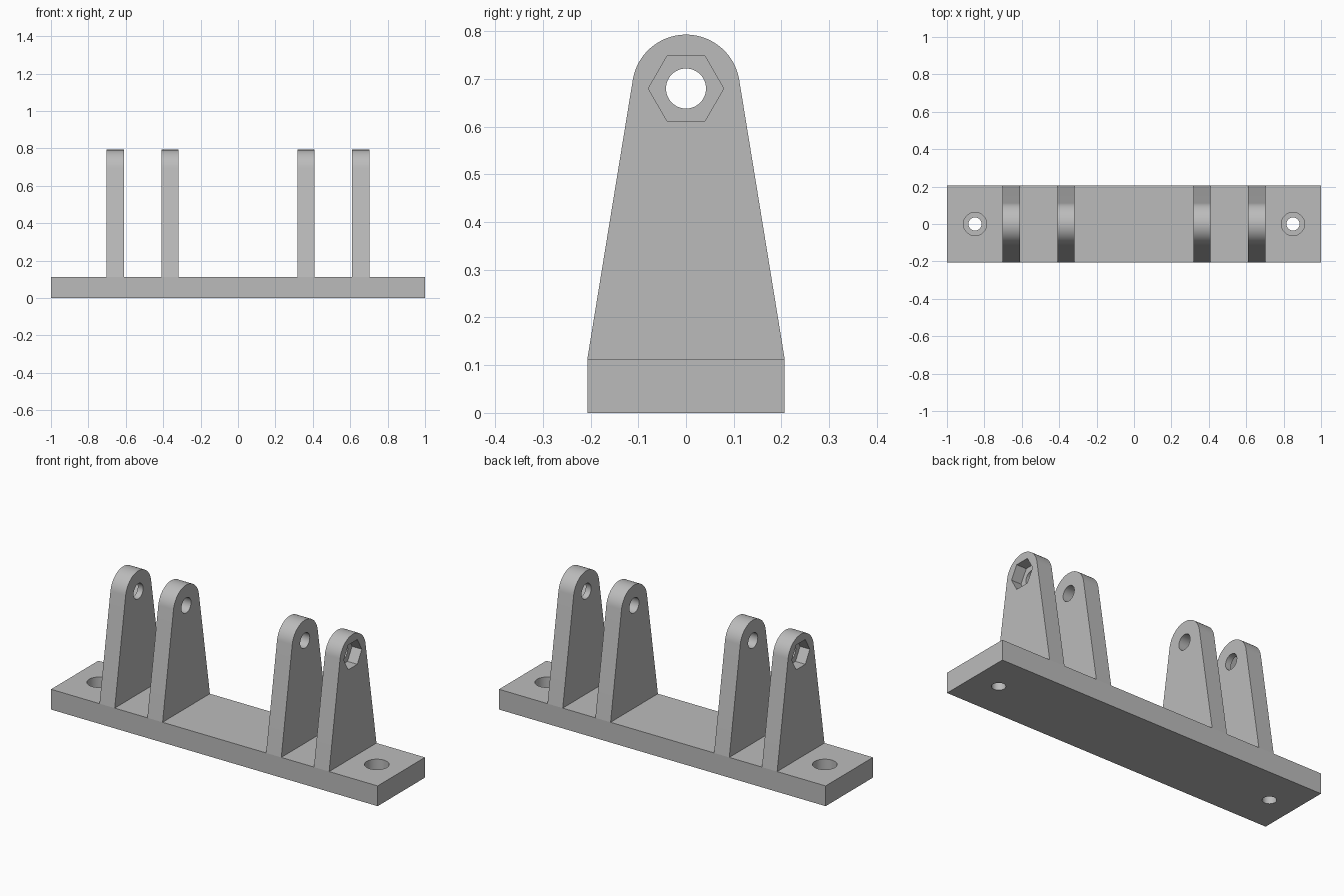
import bpy, bmesh, math

if "Cube" in bpy.data.objects:
    bpy.data.objects.remove(bpy.data.objects["Cube"], do_unlink=True)

BASE_TOP, HALF_DEPTH = 0.112, 0.207
EAR_Z, EAR_R = 0.68, 0.113

# Single grey material
grey = bpy.data.materials.new("light grey")
grey.use_nodes = True
grey.diffuse_color = (0.5, 0.5, 0.5, 1)
grey.node_tree.nodes["Principled BSDF"].inputs["Base Color"].default_value = (0.5, 0.5, 0.5, 1)


def extruded(name, profile, axis_vector):
    """Solid made by sweeping a closed 3D outline along a vector."""
    bm = bmesh.new()
    face = bm.faces.new([bm.verts.new(p) for p in profile])
    swept = bmesh.ops.extrude_face_region(bm, geom=[face], use_keep_orig=True)
    verts = [g for g in swept["geom"] if isinstance(g, bmesh.types.BMVert)]
    bmesh.ops.translate(bm, verts=verts, vec=axis_vector)
    bmesh.ops.recalc_face_normals(bm, faces=bm.faces)
    mesh = bpy.data.meshes.new(name)
    bm.to_mesh(mesh)
    bm.free()
    mesh.materials.append(grey)
    obj = bpy.data.objects.new(name, mesh)
    bpy.context.collection.objects.link(obj)
    return obj


def drill(target, center, radius, length, sides=48, along_x=False):
    """Cut a round or polygonal hole centred on a point."""
    rotation = (0, math.pi / 2, 0) if along_x else (0, 0, 0)
    bpy.ops.mesh.primitive_cylinder_add(vertices=sides, radius=radius, depth=length,
                                        location=center, rotation=rotation)
    cutter = bpy.context.object
    cutter.hide_render = True
    cutter.data.materials.append(grey)
    mod = target.modifiers.new("hole", "BOOLEAN")
    mod.operation, mod.solver, mod.object = "DIFFERENCE", "EXACT", cutter
    bpy.context.view_layer.objects.active = target
    bpy.ops.object.modifier_apply(modifier=mod.name)
    bpy.data.objects.remove(cutter, do_unlink=True)


def finish(obj):
    bpy.ops.object.select_all(action="DESELECT")
    obj.select_set(True)
    bpy.context.view_layer.objects.active = obj
    bpy.ops.object.shade_smooth_by_angle(angle=math.radians(30))


# Base plate with counterbored mounting holes
d = HALF_DEPTH
base = extruded("base_plate", [(-1, -d, 0), (1, -d, 0), (1, d, 0), (-1, d, 0)], (0, 0, BASE_TOP))
for side in (-1, 1):
    drill(base, (side * 0.85, 0, 0), 0.035, 1)
    drill(base, (side * 0.85, 0, BASE_TOP), 0.062, 0.14)
finish(base)

# Ear outline: straight flanks tangent to a rounded top
rise = EAR_Z - BASE_TOP
start = math.acos(EAR_R / math.hypot(d, rise)) - math.atan2(rise, d)
STEPS = 40
outline = [(-d, BASE_TOP), (d, BASE_TOP)]
for i in range(STEPS + 1):
    a = start + (math.pi - 2 * start) * i / STEPS
    outline.append((EAR_R * math.cos(a), EAR_Z + EAR_R * math.sin(a)))

# Two pairs of ears; the outer ones have a hexagonal nut pocket
for side, label in ((-1, "right"), (1, "left")):
    for kind, near, far in (("inner", 0.317, 0.41), ("outer", 0.61, 0.703)):
        ear = extruded(f"{label}_{kind}_ear", [(side * near, y, z) for y, z in outline],
                       (side * (far - near), 0, 0))
        drill(ear, (side * (near + far) / 2, 0, EAR_Z), 0.042, 0.3, along_x=True)
        if kind == "outer":
            drill(ear, (side * far, 0, EAR_Z), 0.079, 0.12, sides=6, along_x=True)
        finish(ear)
